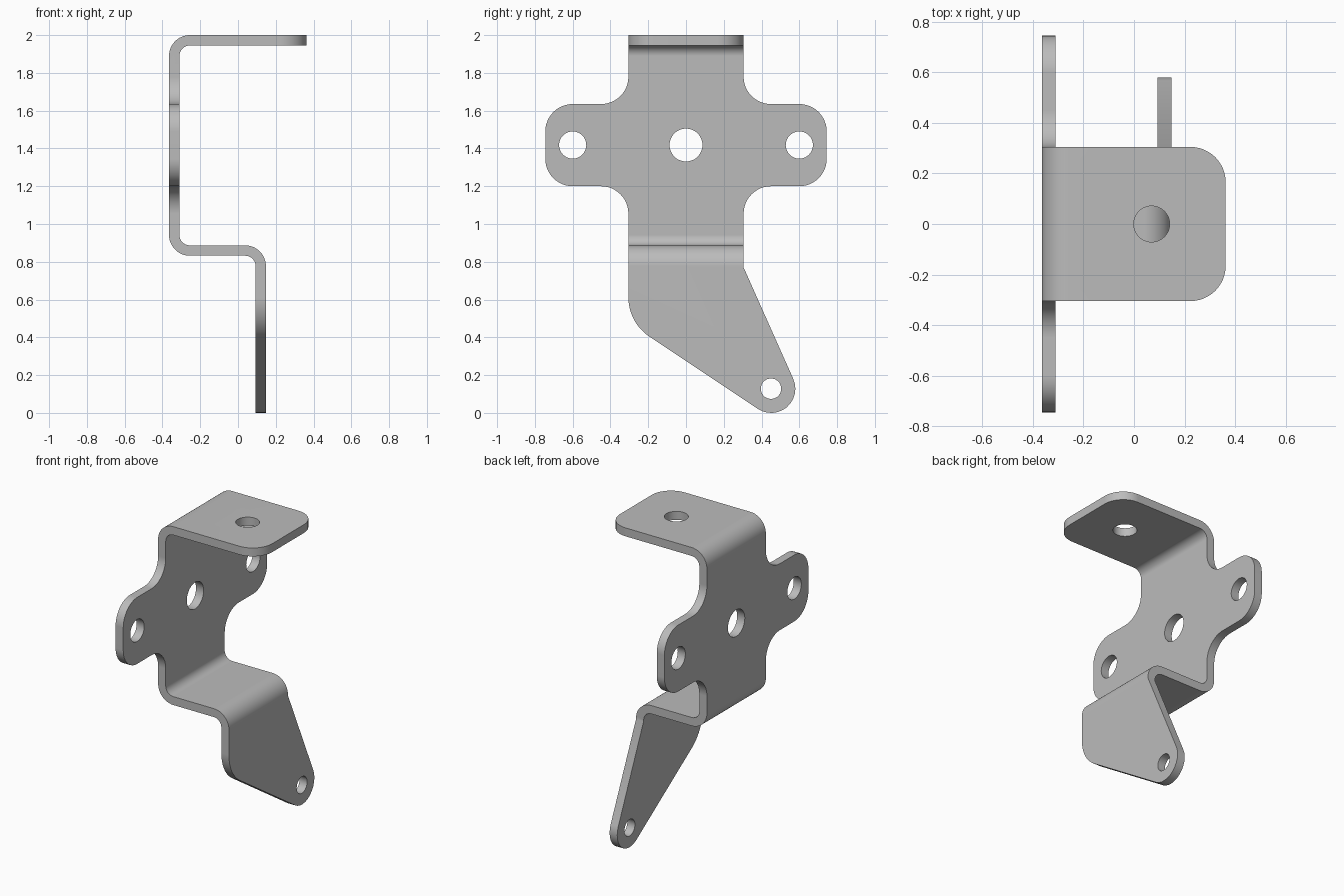
import bpy, bmesh, math
from mathutils import Vector

cube = bpy.data.objects.get("Cube")
if cube:
    bpy.data.objects.remove(cube, do_unlink=True)

steel = bpy.data.materials.new("grey steel")
steel.use_nodes = True
GREY = (0.5, 0.5, 0.5, 1)
steel.diffuse_color = GREY
steel.node_tree.nodes["Principled BSDF"].inputs["Base Color"].default_value = GREY


def rounded(corners, steps=12):
    """Polygon from (u, v, radius) corners, each filleted with an arc."""
    pts = []
    for i, (u, v, r) in enumerate(corners):
        p = Vector((u, v))
        if r == 0:
            pts.append(p)
            continue
        a = (Vector(corners[i - 1][:2]) - p).normalized()
        b = (Vector(corners[(i + 1) % len(corners)][:2]) - p).normalized()
        half = a.angle(b) / 2
        centre = p + (a + b).normalized() * (r / math.sin(half))
        start = p + a * (r / math.tan(half)) - centre
        end = p + b * (r / math.tan(half)) - centre
        sweep = math.pi - 2 * half
        for k in range(steps + 1):
            t = k / steps
            pts.append(centre + (start * math.sin((1 - t) * sweep)
                                 + end * math.sin(t * sweep)) / math.sin(sweep))
    return pts


def prism(name, pts, axis, low, high):
    """Extrude a 2D polygon along an axis between two levels."""
    place = {"x": lambda u, v, w: (w, u, v),
             "y": lambda u, v, w: (u, w, v),
             "z": lambda u, v, w: (u, v, w)}[axis]
    bm = bmesh.new()
    face = bm.faces.new([bm.verts.new(place(p[0], p[1], low)) for p in pts])
    grown = bmesh.ops.extrude_face_region(bm, geom=[face])["geom"]
    shift = Vector(place(0, 0, high - low))
    bmesh.ops.translate(bm, vec=shift,
                        verts=[g for g in grown if isinstance(g, bmesh.types.BMVert)])
    bmesh.ops.recalc_face_normals(bm, faces=bm.faces)
    mesh = bpy.data.meshes.new(name)
    bm.to_mesh(mesh)
    bm.free()
    mesh.materials.append(steel)
    ob = bpy.data.objects.new(name, mesh)
    bpy.context.collection.objects.link(ob)
    return ob


def combine(target, tool, operation):
    """Apply a boolean and discard the tool."""
    bpy.ops.object.select_all(action="DESELECT")
    bpy.context.view_layer.objects.active = target
    target.select_set(True)
    tool.hide_render = True
    mod = target.modifiers.new("cut", "BOOLEAN")
    mod.operation = operation
    mod.solver = "EXACT"
    mod.object = tool
    bpy.ops.object.modifier_apply(modifier=mod.name)
    bpy.data.objects.remove(tool, do_unlink=True)


def drill(target, u, v, r, axis, low, high):
    circle = [(u + r * math.cos(a), v + r * math.sin(a))
              for a in (math.tau * k / 48 for k in range(48))]
    combine(target, prism("hole_cutter", circle, axis, low, high), "DIFFERENCE")


# Bent sheet: flange, back plate, shelf and leg, seen edge-on
OUT, IN = 0.11, 0.055
sheet = rounded([
    (-0.365, 2, OUT), (0.363, 2, 0), (0.363, 1.945, 0), (-0.31, 1.945, IN),
    (-0.31, 0.887, IN), (0.148, 0.887, OUT), (0.148, -0.2, 0), (0.093, -0.2, 0),
    (0.093, 0.832, IN), (-0.365, 0.832, OUT)])
bracket = prism("bent_bracket", sheet, "y", -1, 1)

# Side outline: neck, two ears, slanted leg with round foot
W, EAR, R = 0.305, 0.745, 0.145
right_edge = [(W, 2.2, 0), (W, 1.635, R), (EAR, 1.635, R),
              (EAR, 1.2, R), (W, 1.2, R), (W, 0.77, 0)]
left_edge = [(-y, z, r) for y, z, r in reversed(right_edge[:-1])]
foot = [(0.748, -0.224, 0.128), (-W, 0.478, 0.25)]
outline = prism("outline_cutter", rounded(right_edge + foot + left_edge), "x", -1, 1)
combine(bracket, outline, "INTERSECT")

# Rounded free corners of the top flange
bm = bmesh.new()
bm.from_mesh(bracket.data)
tips = [e for e in bm.edges
        if all(v.co.x > 0.355 for v in e.verts)
        and abs(e.verts[0].co.z - e.verts[1].co.z) > 0.03]
bmesh.ops.bevel(bm, geom=tips, offset=0.14, offset_type="OFFSET",
                segments=12, profile=0.5, affect="EDGES")
bm.to_mesh(bracket.data)
bm.free()

# Bolt holes
drill(bracket, 0.07, 0, 0.071, "z", 1.8, 2.2)
drill(bracket, 0, 1.418, 0.087, "x", -0.6, -0.1)
for side in (-1, 1):
    drill(bracket, 0.6 * side, 1.418, 0.072, "x", -0.6, -0.1)
drill(bracket, 0.45, 0.128, 0.054, "x", -0.1, 0.4)

# Smooth bends, crisp sheet edges
bpy.context.view_layer.objects.active = bracket
bracket.select_set(True)
bpy.ops.object.shade_smooth_by_angle(angle=math.radians(30))
weighted = bracket.modifiers.new("even shading", "WEIGHTED_NORMAL")
weighted.keep_sharp = True
